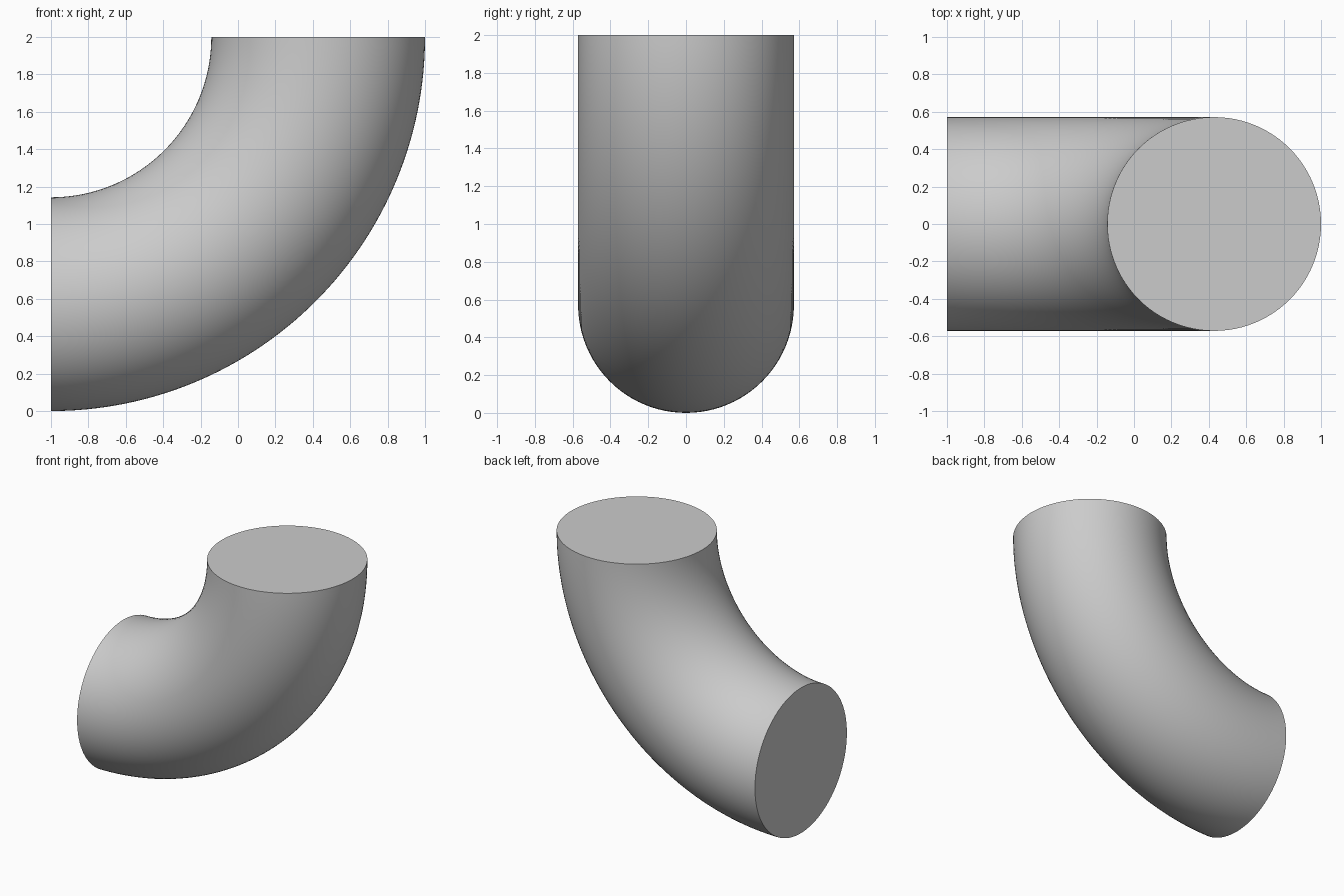
import bpy
import bmesh
from math import pi, radians
from mathutils import Matrix, Vector

cube = bpy.data.objects.get("Cube")
if cube:
    bpy.data.objects.remove(cube, do_unlink=True)

TUBE = 4 / 7              # pipe radius
BEND = 2 - TUBE           # radius of the centre line
PIVOT = Vector((-1, 0, 2))

# Grey material
grey = bpy.data.materials.new("light_grey")
grey.use_nodes = True
color = (0.6, 0.6, 0.6, 1)
grey.diffuse_color = color
grey.node_tree.nodes["Principled BSDF"].inputs["Base Color"].default_value = color

# Pipe elbow: a circle at the top end, spun a quarter turn about the pivot
bm = bmesh.new()
ring = bmesh.ops.create_circle(
    bm, segments=96, radius=TUBE,
    matrix=Matrix.Translation(PIVOT + Vector((BEND, 0, 0))))["verts"]
edges = list({e for v in ring for e in v.link_edges})
bmesh.ops.spin(bm, geom=ring + edges, cent=PIVOT, axis=(0, 1, 0),
               angle=pi / 2, steps=64, use_duplicate=False)

# Flat end caps
bmesh.ops.holes_fill(bm, edges=[e for e in bm.edges if e.is_boundary], sides=0)
bmesh.ops.recalc_face_normals(bm, faces=bm.faces)

mesh = bpy.data.meshes.new("pipe_elbow")
bm.to_mesh(mesh)
bm.free()
mesh.materials.append(grey)
elbow = bpy.data.objects.new("pipe_elbow", mesh)
bpy.context.collection.objects.link(elbow)

# Smooth sides with crisp cap rims
bpy.ops.object.select_all(action="DESELECT")
elbow.select_set(True)
bpy.context.view_layer.objects.active = elbow
bpy.ops.object.shade_smooth_by_angle(angle=radians(30))
